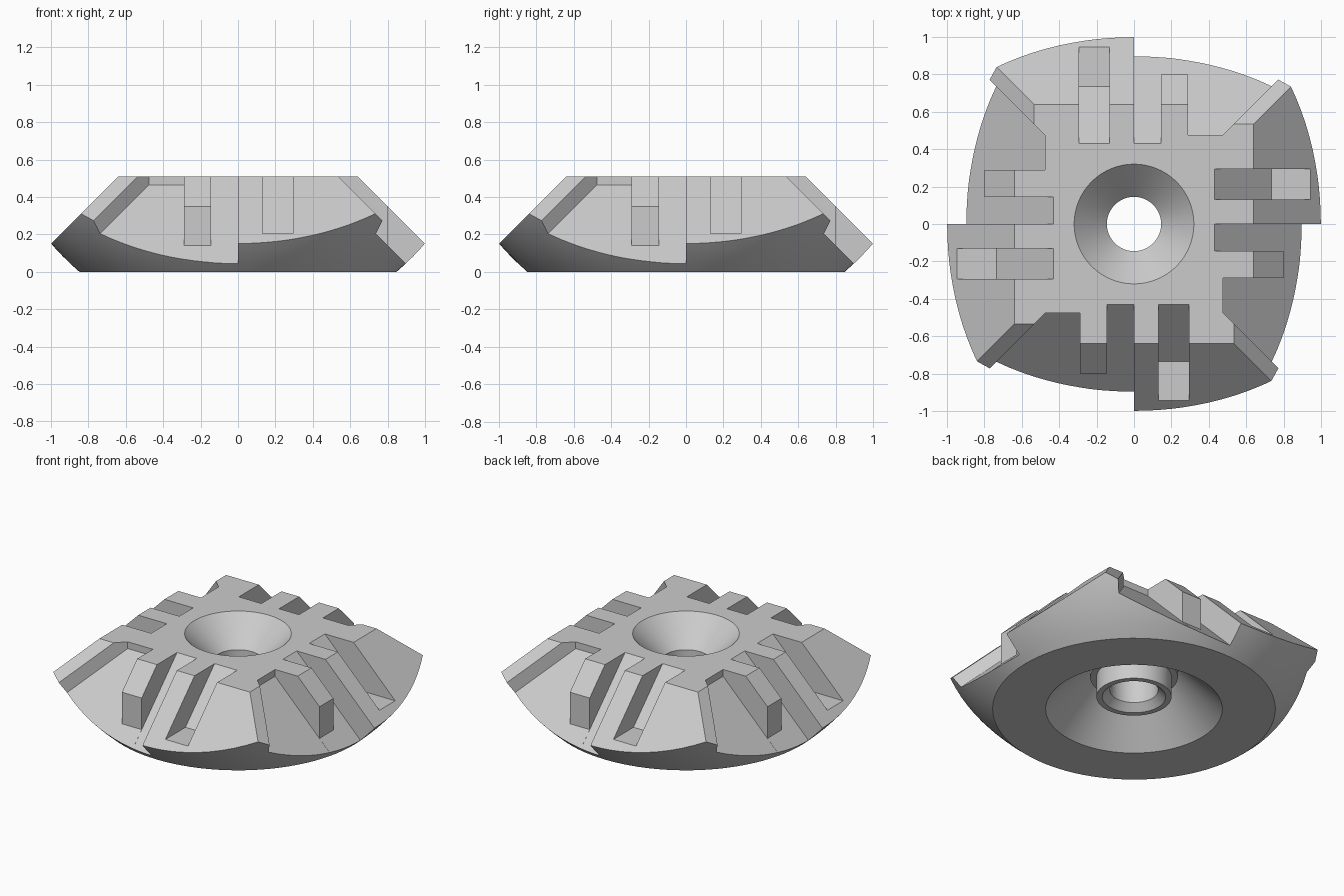
import bpy, bmesh, math

if "Cube" in bpy.data.objects:
    bpy.data.objects.remove(bpy.data.objects["Cube"])

TOP = 0.51          # height of the flat top
R0 = 0.848          # radius of the flat base
SEG = 96


def new_object(name, bm):
    bmesh.ops.recalc_face_normals(bm, faces=bm.faces)
    me = bpy.data.meshes.new(name)
    bm.to_mesh(me)
    bm.free()
    ob = bpy.data.objects.new(name, me)
    bpy.context.collection.objects.link(ob)
    return ob


def lathe(name, profile):
    """Spin a closed (radius, z) profile about z."""
    bm = bmesh.new()
    rings = []
    for i in range(SEG):
        a = 2 * math.pi * i / SEG
        rings.append([bm.verts.new((r * math.cos(a), r * math.sin(a), z)) for r, z in profile])
    n = len(profile)
    for i in range(SEG):
        p, q = rings[i], rings[(i + 1) % SEG]
        for j in range(n):
            k = (j + 1) % n
            bm.faces.new((p[j], q[j], q[k], p[k]))
    return new_object(name, bm)


def prism(name, profile, x0, x1, turn, mitre=False):
    """Extrude a (distance from centre, z) profile along x on the front side,
    then turn it to another side. A mitred prism ends on the diagonal x = y."""
    bm = bmesh.new()
    c, s = [(1, 0), (0, 1), (-1, 0), (0, -1)][turn]

    def vert(x, u, z):
        return bm.verts.new((c * x + s * u, s * x - c * u, z))

    a = [vert(-u if mitre else x0, u, z) for u, z in profile]
    b = [vert(x1, u, z) for u, z in profile]
    bm.faces.new(a)
    bm.faces.new(b[::-1])
    for i in range(len(a)):
        j = (i + 1) % len(a)
        bm.faces.new((a[i], b[i], b[j], a[j]))
    ob = new_object(name, bm)
    ob.hide_render = True
    return ob


# Body: spherical underside, countersunk bore, hollow base with central boss
big = math.hypot(R0, 1.0)
dome = []
for i in range(13):
    z = TOP * i / 12
    dome.append((math.sqrt(big ** 2 - (1 - z) ** 2), z))
bore = [(0.32, TOP), (0.145, 0.335), (0.145, 0.128), (0.19, 0.083), (0.225, 0.083),
        (0.225, 0.22), (0.263, 0.22), (0.263, 0.267), (0.53, 0.0)]
body = lathe("coupling_body", dome + bore)


def slope(d, start=None):
    """Everything outside the 45 degree plane u + z = d (and beyond u = start)."""
    inner = [(d - 0.8, 0.8)] if start is None else [(start, 0.8), (start, d - start)]
    return inner + [(d + 0.3, -0.3), (1.6, -0.3), (1.6, 0.8)]


HIGH, MID, LOW = 1.15, 1.045, 0.94
KEY = 0.205         # floor height of the key slot
cuts = [
    ("high_face_cut", slope(HIGH), -1.6, 1.6, False),
    ("corner_cut", slope(MID), -1.6, -0.37, False),
    ("low_face_cut", slope(LOW, 0.475), 0, -0.29, True),
    ("inner_slot_cut", slope(LOW), -0.145, 0.0, False),
    # floor kept a hair above its neighbours so no faces coincide
    ("rib_end_cut", slope(LOW + 0.001, 0.8), -0.33, -0.07, False),
    ("key_slot_cut", [(LOW - 0.8, 0.8), (LOW - KEY, KEY), (1.6, KEY), (1.6, 0.8)],
     0.13, 0.295, False),
]

# Cut the four identical sides
bpy.context.view_layer.objects.active = body
for name, profile, x0, x1, mitre in cuts:
    for turn in range(4):
        cutter = prism(name, profile, x0, x1, turn, mitre)
        mod = body.modifiers.new(name, 'BOOLEAN')
        mod.operation = 'DIFFERENCE'
        mod.solver = 'EXACT'
        mod.object = cutter
        bpy.ops.object.modifier_apply(modifier=mod.name)
        bpy.data.objects.remove(cutter, do_unlink=True)

# Smooth the round surfaces, keep the edges sharp
bpy.ops.object.select_all(action='DESELECT')
body.select_set(True)
bpy.ops.object.shade_smooth_by_angle(angle=math.radians(20))
